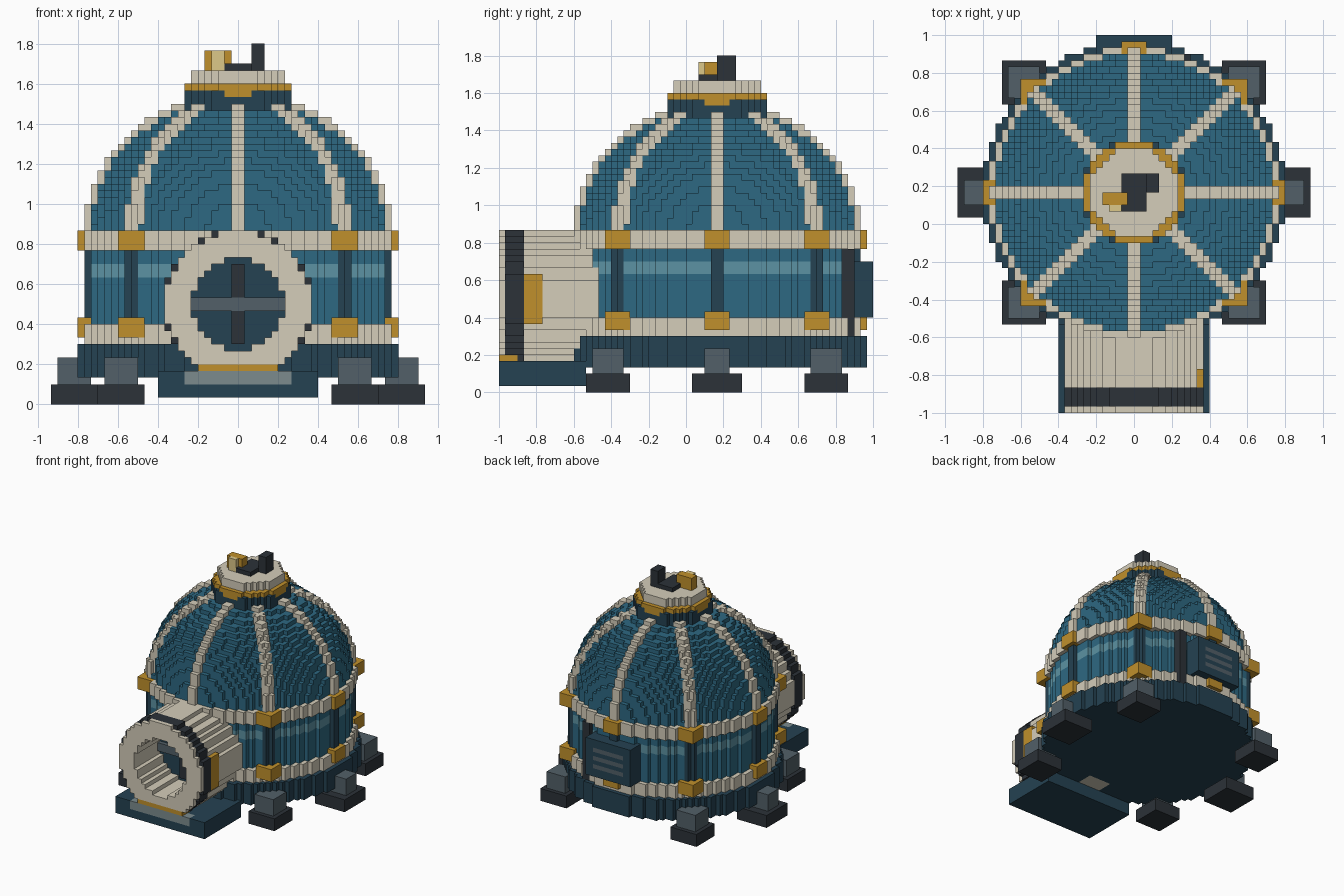
import bpy, bmesh
from math import hypot, sqrt, floor

if "Cube" in bpy.data.objects:
    bpy.data.objects.remove(bpy.data.objects["Cube"])

V = 1 / 30          # size of one block
CY = 5              # dome axis, in blocks along y
COL = {
    "teal": (.027, .14, .223), "light_teal": (.107, .29, .366), "dark_teal": (.018, .054, .084),
    "cream": (.66, .61, .49), "gold": (.53, .28, .025), "charcoal": (.025, .032, .04),
    "grey": (.084, .117, .138), "light_grey": (.2, .26, .27), "lamp": (.72, .58, .25),
}
cells = {}          # block -> (part, colour)


def box(part, col, x, y, z, test=None):
    """Fill blocks in a range, optionally only where test(x, y, z) holds; part None carves."""
    for i in range(*x):
        for j in range(*y):
            for k in range(*z):
                if test is None or test(i + .5, j + .5, k + .5):
                    if part:
                        cells[i, j, k] = (part, col)
                    else:
                        cells.pop((i, j, k), None)


def disc(part, col, r, z, test=None):
    """Round layer about the dome axis; r is a number or a function of height."""
    def inside(x, y, h):
        rr = r(h) if callable(r) else r
        return hypot(x, y - CY) <= rr and (test is None or test(x, y - CY))
    box(part, col, (-25, 25), (CY - 25, CY + 25), z, inside)


def tube(part, col, r, y):
    """Round slice of the entrance, axis along y."""
    box(part, col, (-12, 12), y, (4, 27), lambda x, _, z: hypot(x, z - 15) <= r)


def on_rib(x, y):
    return abs(x) < 1 or abs(y) < 1 or abs(abs(x) - abs(y)) < 1.5


def ellipse(r, h):
    return lambda z: r * sqrt(max(0, 1 - ((z - 26) / h) ** 2))


# Base, drum wall, columns and bands
disc("base", "dark_teal", 24, (4, 9))
disc("drum_wall", "teal", 22, (9, 26))
disc("drum_stripe", "light_teal", 22, (19, 21))
disc("columns", "dark_teal", 23, (12, 23), lambda x, y: on_rib(x, y) and hypot(x, y) > 21.2)
disc("lower_band", "cream", 23, (9, 12))
disc("upper_band", "cream", 23, (23, 26))

# Dome skin and ribs
disc("dome", "teal", ellipse(22, 19.6), (26, 46))
disc("dome_ribs", "cream", ellipse(23, 20.5), (26, 46),
     lambda x, y: on_rib(x, y) and hypot(x, y) > 6)

# Gold clasps at the eight ribs, on both bands
for z in ((10, 13), (23, 26)):
    for s in (-1, 1):
        a = (22, 24) if s > 0 else (-24, -22)
        d = (14, 18) if s > 0 else (-18, -14)
        box("clasps", "gold", a, (CY - 2, CY + 2), z)
        box("clasps", "gold", (-2, 2), (CY + a[0], CY + a[1]), z)
        for t in (14, -18):
            box("clasps", "gold", d, (CY + t, CY + t + 4), z)

# Cap on top of the dome
disc("cap_collar", "dark_teal", 8.3, (44, 47))
disc("cap_ring", "gold", 8.0, (47, 48))
disc("cap_ring", "gold", 8.0, (46, 47),
     lambda x, y: max(abs(x), abs(y)) > 7 and min(abs(x), abs(y)) < 2)
disc("cap_lid", "cream", 7.1, (48, 50))
box("mast", "charcoal", (-2, 2), (2, 8), (50, 51))
box("mast", "charcoal", (2, 4), (5, 8), (50, 54))
box("beacon", "gold", (-5, -1), (3, 5), (50, 53))
box("beacon_lens", "lamp", (-4, -2), (2, 3), (50, 53))

# Feet: one on each side and four on the diagonals
for s in (-1, 1):
    def span(a, b, c=0):
        return (c + a, c + b) if s > 0 else (c - b, c - a)
    box("feet", "charcoal", span(20, 28), (1, 9), (0, 3))
    box("foot_posts", "grey", span(22, 27), (3, 7), (3, 7))
    for f, p in (((19, 26), (20, 25)), ((-16, -9), (-15, -10))):
        box("feet", "charcoal", span(14, 21), f, (0, 3))
        box("foot_posts", "grey", span(15, 20), p, (3, 7))

# Entrance tube, hollowed, with an inner hatch
tube("entrance_tube", "cream", 10.9, (-30, -12))
tube("entrance_collar", "charcoal", 11.2, (-29, -26))
tube(None, None, 6.9, (-30, -20))
tube("entrance_lining", "cream", 0, (-30, -20))
for k in ((-29, -26),):     # cream lining inside the collar
    box("entrance_lining", "cream", (-9, 9), k, (6, 24),
        lambda x, _, z: 6.9 < hypot(x, z - 15) <= 8)
tube("hatch", "dark_teal", 6.9, (-20, -17))
box("hatch_upright", "charcoal", (-1, 1), (-21, -20), (9, 21))
box("hatch_bar", "grey", (-7, 7), (-21, -20), (14, 16))
box("side_box", "gold", (10, 11), (-26, -23), (11, 19))

# Entrance platform
box("platform", "dark_teal", (-12, 12), (-30, -16), (1, 5))
box("platform_step", "light_grey", (-8, 8), (-30, -28), (3, 5))
box("threshold", "gold", (-6, 6), (-30, -27), (5, 6))

# Rear vent panel and pipe
box("vent_panel", "dark_teal", (-6, 6), (26, 30), (12, 21))
for z in (14, 16, 18):
    box("vent_slats", "grey", (-4, 4), (29, 30), (z, z + 1))
box("rear_pipe", "charcoal", (7, 9), (25, 27), (9, 23))


# Turn the blocks into one mesh per part, keeping only exposed faces
SIDES = {
    (1, 0, 0): ((1, 0, 0), (1, 1, 0), (1, 1, 1), (1, 0, 1)),
    (-1, 0, 0): ((0, 0, 0), (0, 0, 1), (0, 1, 1), (0, 1, 0)),
    (0, 1, 0): ((0, 1, 0), (0, 1, 1), (1, 1, 1), (1, 1, 0)),
    (0, -1, 0): ((0, 0, 0), (1, 0, 0), (1, 0, 1), (0, 0, 1)),
    (0, 0, 1): ((0, 0, 1), (1, 0, 1), (1, 1, 1), (0, 1, 1)),
    (0, 0, -1): ((0, 0, 0), (0, 1, 0), (1, 1, 0), (1, 0, 0)),
}
mats = {}
for name, c in COL.items():
    mats[name] = bpy.data.materials.new(name)
    mats[name].diffuse_color = (*c, 1)

parts = {}
for cell, key in cells.items():
    parts.setdefault(key, []).append(cell)

for (part, col), blocks in parts.items():
    bm, verts = bmesh.new(), {}
    for x, y, z in blocks:
        for (dx, dy, dz), corners in SIDES.items():
            if (x + dx, y + dy, z + dz) in cells:
                continue
            face = []
            for a, b, c in corners:
                p = (x + a, y + b, z + c)
                if p not in verts:
                    verts[p] = bm.verts.new([q * V for q in p])
                face.append(verts[p])
            bm.faces.new(face)
    if bm.faces:
        bmesh.ops.dissolve_limit(bm, angle_limit=.01, verts=bm.verts[:], edges=bm.edges[:])
        mesh = bpy.data.meshes.new(part)
        bm.to_mesh(mesh)
        mesh.materials.append(mats[col])
        bpy.context.collection.objects.link(bpy.data.objects.new(part, mesh))
    bm.free()

for m in bpy.data.materials:
    if m.users and not m.is_grease_pencil:
        m.use_nodes = True
        m.node_tree.nodes["Principled BSDF"].inputs["Base Color"].default_value = m.diffuse_color
